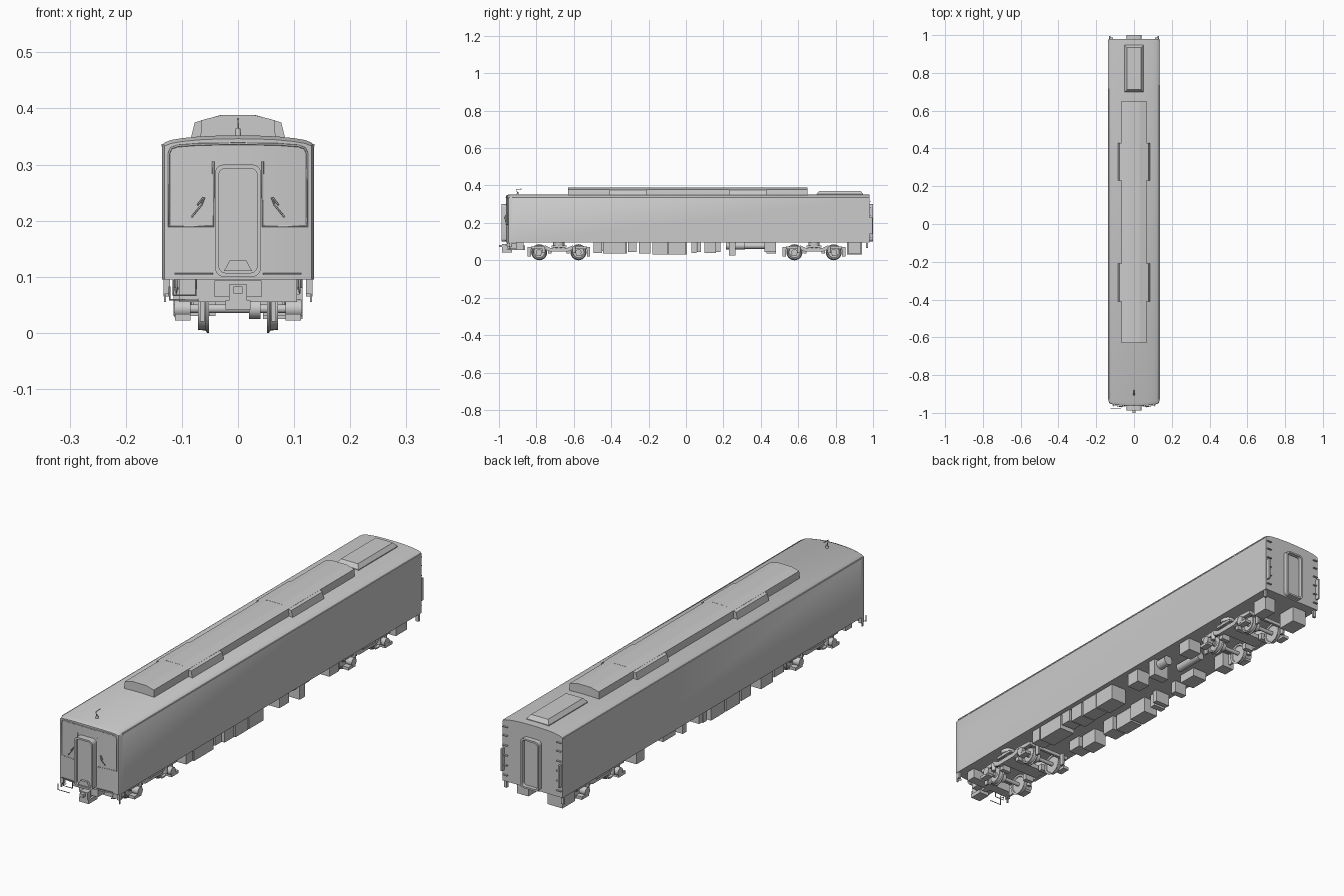
import bpy, bmesh, math
from mathutils import Matrix, Vector


def finish(name, bm, smooth=False, mirror=False):
    bmesh.ops.recalc_face_normals(bm, faces=bm.faces)
    me = bpy.data.meshes.new(name)
    bm.to_mesh(me)
    bm.free()
    ob = bpy.data.objects.new(name, me)
    bpy.context.collection.objects.link(ob)
    if mirror:
        ob.modifiers.new("mirror", 'MIRROR')
    if smooth:
        bpy.ops.object.select_all(action='DESELECT')
        ob.select_set(True)
        bpy.context.view_layer.objects.active = ob
        bpy.ops.object.shade_smooth_by_angle(angle=math.radians(35))
    return ob


def add_box(bm, x0, x1, y0, y1, z0, z1):
    m = Matrix.Translation(((x0 + x1) / 2, (y0 + y1) / 2, (z0 + z1) / 2))
    m = m @ Matrix.Diagonal((x1 - x0, y1 - y0, z1 - z0, 1))
    bmesh.ops.create_cube(bm, size=1, matrix=m)


def boxes(name, items, mirror=False):
    bm = bmesh.new()
    for it in items:
        add_box(bm, *it)
    return finish(name, bm, mirror=mirror)


def add_cyl(bm, c, r, d, axis='Z', r2=None, seg=20):
    rot = {'Z': Matrix(), 'X': Matrix.Rotation(math.pi / 2, 4, 'Y'),
           'Y': Matrix.Rotation(math.pi / 2, 4, 'X')}[axis]
    bmesh.ops.create_cone(bm, cap_ends=True, segments=seg, radius1=r,
                          radius2=r if r2 is None else r2, depth=d,
                          matrix=Matrix.Translation(c) @ rot)


def loft(bm, rings, caps=True):
    rows = [[bm.verts.new(p) for p in ring] for ring in rings]
    n = len(rows[0])
    for a, b in zip(rows, rows[1:]):
        for i in range(n):
            bm.faces.new((a[i], a[(i + 1) % n], b[(i + 1) % n], b[i]))
    if caps:
        bm.faces.new(rows[0])
        bm.faces.new(rows[-1])
    return rows


def rod(name, paths, r=0.0015):
    cu = bpy.data.curves.new(name, 'CURVE')
    cu.dimensions = '3D'
    cu.bevel_depth = r
    cu.bevel_resolution = 1
    cu.use_fill_caps = True
    for path in paths:
        sp = cu.splines.new('POLY')
        sp.points.add(len(path) - 1)
        for p, co in zip(sp.points, path):
            p.co = (*co, 1)
    ob = bpy.data.objects.new(name, cu)
    bpy.context.collection.objects.link(ob)


def both(path):
    return [path, [(-x, y, z) for x, y, z in path]]


def front_y(x):
    return -0.962 + 0.014 * (x / 0.135) ** 2 + (0.012 if abs(x) > 0.133 else 0)


# Car body: roof profile columns, bowed front
half = [(0.135, 0.335), (0.131, 0.339), (0.12, 0.3435), (0.1, 0.347), (0.07, 0.35), (0.035, 0.3515)]
top = [(-x, z) for x, z in half] + [(0, 0.352)] + half[::-1]
loop = top + [(x, 0.095) for x, _ in top[::-1]]
bm = bmesh.new()
rows = loft(bm, [[(x, 0.98, z) for x, z in loop],
                 [(x, front_y(x) + 0.014, z) for x, z in loop],
                 [(x, front_y(x), z - (0.006 if z > 0.1 else 0)) for x, z in loop]], caps=False)
n = len(loop)
for row in (rows[0], rows[-1]):
    for i in range(n // 2 - 1):
        bm.faces.new((row[i], row[i + 1], row[n - 2 - i], row[n - 1 - i]))
finish("car_body", bm, smooth=True)

# Roof gutters
boxes("roof_gutter", [(0.128, 0.1365, -0.93, 0.975, 0.332, 0.337)], mirror=True)


# Rooftop air conditioning housing and its wide sections
def housing(name, pts, y0, y1):
    sec = pts + [(-x, z) for x, z in pts[::-1]]
    bm = bmesh.new()
    loft(bm, [[(x, y, z) for x, z in sec] for y in (y0, y1)])
    finish(name, bm)


housing("roof_housing", [(0.067, 0.345), (0.065, 0.379), (0.03, 0.388)], -0.63, 0.65)
for y0 in (-0.41, 0.23):
    housing("roof_housing_wide", [(0.085, 0.343), (0.077, 0.375), (0.03, 0.3885)], y0, y0 + 0.2)

# Rear roof unit with tapered sides
bm = bmesh.new()
loft(bm, [[(sx * (0.05 - t), 0.823 + sy * (0.124 - t), z) for sx, sy in ((1, 1), (-1, 1), (-1, -1), (1, -1))]
          for t, z in ((0, 0.343), (0, 0.354), (0.012, 0.37))])
finish("rear_roof_unit", bm)

# Roof antenna
bm = bmesh.new()
add_cyl(bm, (0, -0.9, 0.357), 0.006, 0.014, r2=0.004, seg=12)
finish("antenna_base", bm, smooth=True)
rod("antenna", [[(0, -0.9, 0.355), (0, -0.908, 0.38), (0, -0.88, 0.381)]], 0.002)


# Gangway doors: rounded frame with inset door leaf
def rounded(w, z0, z1, r, y):
    pts = []
    for k, (cx, cz) in enumerate(((w - r, z1 - r), (r - w, z1 - r), (r - w, z0 + r), (w - r, z0 + r))):
        for j in range(6):
            a = math.pi / 2 * (k + j / 5)
            pts.append((cx + r * math.cos(a), y, cz + r * math.sin(a)))
    return pts


for label, yb, yo, yi in (("front", -0.95, -0.987, -0.976), ("rear", 0.975, 1.0, 0.984)):
    bm = bmesh.new()
    loft(bm, [rounded(0.041, 0.1, 0.3, 0.016, yb), rounded(0.041, 0.1, 0.3, 0.016, yo),
              rounded(0.034, 0.107, 0.293, 0.012, yo), rounded(0.034, 0.107, 0.293, 0.012, yi)])
    finish(label + "_gangway", bm, smooth=True)
bm = bmesh.new()
loft(bm, [[(x, y, z) for x, z in ((-0.025, 0.11), (0.025, 0.11), (0.015, 0.129), (-0.015, 0.129))]
          for y in (-0.97, -0.985)])
finish("front_door_step", bm)

# Cab window frames, pillars and wipers
edge = [(0.044, 0.305), (0.044, 0.19), (0.123, 0.19), (0.123, 0.32), (0.119, 0.329), (0.108, 0.333),
        (0.07, 0.336), (0, 0.337)]
rod("cab_window_frame", both([(x, front_y(x) - 0.001, z) for x, z in edge]), 0.002)
rod("wiper", both([(0.06, -0.963, 0.241), (0.065, -0.969, 0.228), (0.083, -0.965, 0.206)])
    + both([(0.062, -0.963, 0.241), (0.072, -0.968, 0.228)]), 0.0015)
rod("front_handrail", both([(0.045, -0.966, 0.105), (0.113, -0.962, 0.105)]), 0.0015)

# Rear end: side cover plates and climbing rungs
boxes("rear_side_plate", [(0.125, 0.132, 0.975, 0.996, 0.14, 0.23)], mirror=True)
boxes("rear_rung", [(0.11, 0.13, 0.975, 0.988, z, z + 0.003) for z in (0.12, 0.16, 0.2, 0.24, 0.28, 0.315)],
      mirror=True)

# Front underside: end plates, buffer beam, coupler, step irons
boxes("front_corner_plate", [(0.121, 0.133, -0.945, -0.93, 0.07, 0.096),
                             (0.128, 0.132, -0.944, -0.938, 0.055, 0.075)], mirror=True)
boxes("rear_corner_plate", [(0.121, 0.133, 0.962, 0.972, 0.065, 0.096)], mirror=True)
boxes("front_beam", [(-0.105, 0.105, -0.91, -0.87, 0.055, 0.096), (-0.042, 0.042, -0.955, -0.91, 0.064, 0.093)])
boxes("coupler", [(-0.022, 0.022, -0.985, -0.93, 0.042, 0.058), (-0.012, 0.012, -0.96, -0.86, 0.055, 0.08),
                  (-0.016, 0.016, -0.985, -0.96, 0.058, 0.086), (-0.008, 0.008, -1.0, -0.985, 0.07, 0.083)])
rod("step_iron", [[(-0.115, -0.95, 0.096), (-0.115, -0.95, 0.067), (-0.075, -0.95, 0.067), (-0.075, -0.95, 0.096)],
                  [(-0.122, -0.975, 0.083), (-0.122, -0.975, 0.059), (-0.07, -0.975, 0.059)]]
    + both([(0.11, -0.95, 0.096), (0.11, -0.965, 0.08), (0.11, -0.94, 0.072)]), 0.0018)

# Underfloor equipment along each side
right = [(-0.495, -0.45, 0.04), (-0.445, -0.32, 0.035), (-0.31, -0.265, 0.045), (-0.25, -0.19, 0.035),
         (-0.18, -0.1, 0.03), (-0.095, 0.0, 0.03), (0.1, 0.16, 0.04), (0.23, 0.265, 0.025), (0.42, 0.48, 0.045)]
left = [(-0.46, -0.4, 0.05), (-0.39, -0.315, 0.035), (-0.25, -0.19, 0.035), (-0.18, -0.09, 0.03),
        (-0.08, 0.005, 0.03), (0.03, 0.055, 0.04), (0.06, 0.08, 0.045), (0.16, 0.185, 0.045),
        (0.23, 0.31, 0.06), (0.43, 0.48, 0.035)]
boxes("equipment_right", [(0.055 - 0.01 * (i % 2), 0.115, a, b, z, 0.096) for i, (a, b, z) in enumerate(right)])
boxes("equipment_left", [(-0.115, -0.05 - 0.01 * (i % 2), a, b, z, 0.096) for i, (a, b, z) in enumerate(left)])
boxes("rear_equipment", [(-0.106, -0.04, 0.86, 0.94, 0.03, 0.096), (0.05, 0.1, 0.865, 0.935, 0.035, 0.096)])
bm = bmesh.new()
add_cyl(bm, (0.085, 0.265, 0.078), 0.02, 0.1, 'Y')
add_cyl(bm, (0.01, 0.36, 0.078), 0.017, 0.13, 'Y')
finish("air_tank", bm, smooth=True)

# Bogies: lathed wheels, axles, side frames, springs
wheel = [(0.056, 0.0), (0.056, 0.033), (0.053, 0.035), (0.052, 0.043), (0.055, 0.043), (0.058, 0.039),
         (0.071, 0.0375), (0.071, 0.032), (0.064, 0.029), (0.064, 0.012), (0.07, 0.01), (0.07, 0.0)]
frame = [(-0.15, 0.06), (-0.15, 0.074), (-0.07, 0.078), (-0.045, 0.066), (0.045, 0.066), (0.07, 0.078),
         (0.15, 0.074), (0.15, 0.06), (0.08, 0.06), (0.05, 0.048), (-0.05, 0.048), (-0.08, 0.06)]
for cy in (-0.68, 0.685):
    for dy in (-0.105, 0.105):
        bm = bmesh.new()
        vs = [bm.verts.new((x, cy + dy, 0.043 + r)) for x, r in wheel]
        es = [bm.edges.new(p) for p in zip(vs, vs[1:])]
        bmesh.ops.spin(bm, geom=vs + es, cent=(0, cy + dy, 0.043), axis=(1, 0, 0),
                       angle=2 * math.pi, steps=28, use_merge=True)
        bmesh.ops.remove_doubles(bm, verts=bm.verts, dist=1e-5)
        finish("wheel", bm, smooth=True, mirror=True)
        bm = bmesh.new()
        add_cyl(bm, (0, cy + dy, 0.043), 0.008, 0.19, 'X', seg=14)
        add_cyl(bm, (0.03, cy + dy, 0.043), 0.018, 0.02, 'X', seg=16)
        finish("axle", bm, smooth=True)
        bm = bmesh.new()
        add_cyl(bm, (0.099, cy + dy, 0.043), 0.016, 0.028, 'X', seg=16)
        add_cyl(bm, (0.093, cy + dy + math.copysign(0.024, -dy), 0.055), 0.009, 0.03, seg=14)
        finish("axle_box", bm, smooth=True, mirror=True)
    bm = bmesh.new()
    loft(bm, [[(x, cy + y, z) for y, z in frame] for x in (0.083, 0.098)])
    finish("bogie_side_frame", bm, mirror=True)
    boxes("bogie_transom", [(-0.09, 0.09, cy - 0.03, cy + 0.03, 0.05, 0.068),
                            (-0.02, 0.02, cy - 0.02, cy + 0.02, 0.06, 0.096),
                            (-0.085, 0.085, cy - 0.15, cy - 0.14, 0.058, 0.072),
                            (-0.085, 0.085, cy + 0.14, cy + 0.15, 0.058, 0.072)])
    boxes("bogie_fittings", [(0.1, 0.11, cy - 0.04, cy + 0.04, 0.068, 0.078),
                             (0.085, 0.112, cy - 0.14, cy - 0.095, 0.022, 0.034),
                             (0.085, 0.112, cy + 0.095, cy + 0.14, 0.022, 0.034),
                             (0.04, 0.08, cy - 0.058, cy - 0.04, 0.035, 0.062),
                             (0.04, 0.08, cy + 0.04, cy + 0.058, 0.035, 0.062),
                             (0.06, 0.068, cy - 0.168, cy - 0.15, 0.02, 0.07),
                             (0.06, 0.068, cy + 0.15, cy + 0.168, 0.02, 0.07)], mirror=True)
    bm = bmesh.new()
    add_cyl(bm, (0.085, cy, 0.073), 0.018, 0.014, r2=0.027)
    add_cyl(bm, (0.085, cy, 0.088), 0.03, 0.016)
    finish("air_spring", bm, smooth=True, mirror=True)
